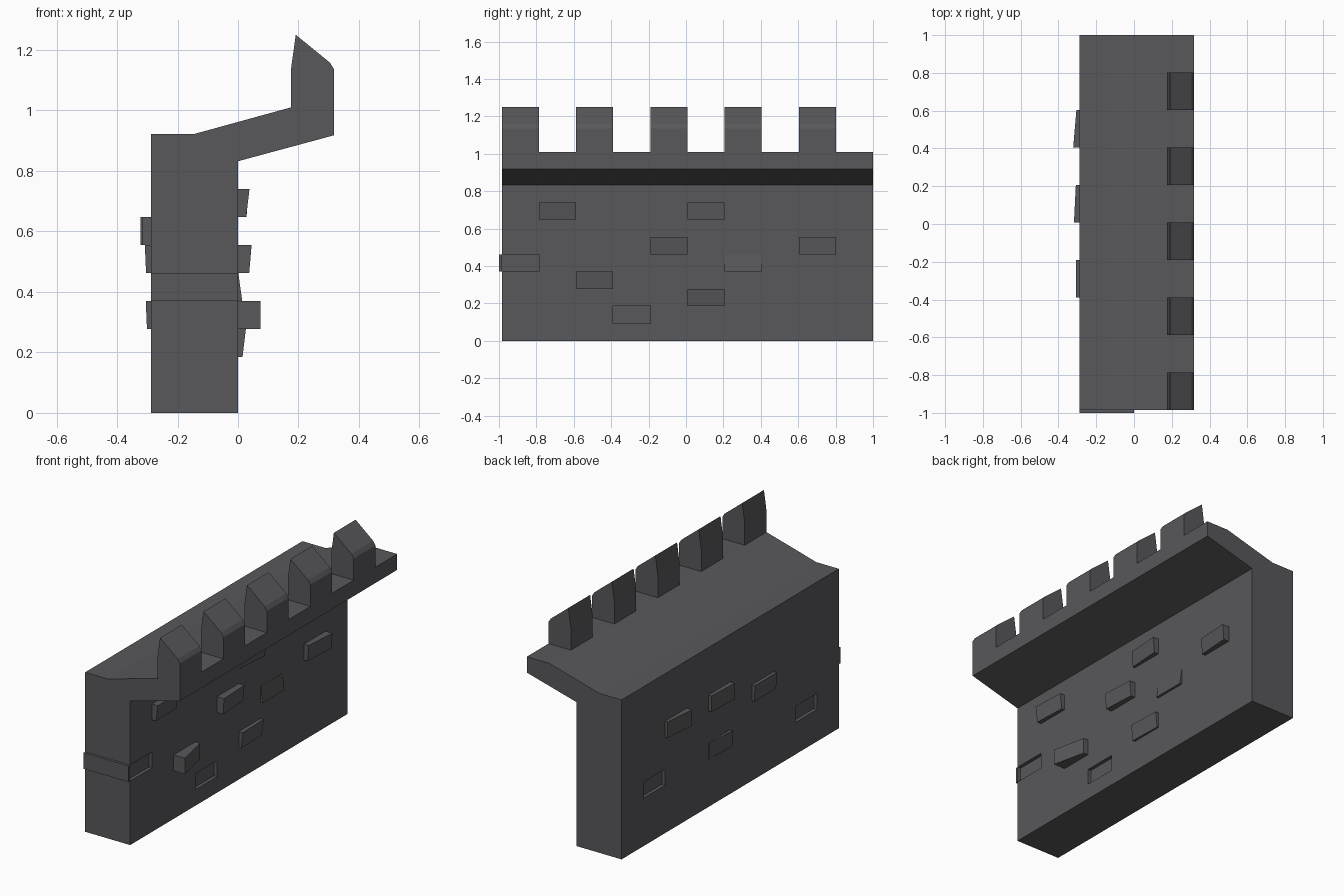
import bpy, bmesh

if "Cube" in bpy.data.objects:
    bpy.data.objects.remove(bpy.data.objects["Cube"])

stone = bpy.data.materials.new("dark grey stone")
stone.diffuse_color = (0.098, 0.096, 0.104, 1)
stone.use_nodes = True
stone.node_tree.nodes["Principled BSDF"].inputs["Base Color"].default_value = stone.diffuse_color

Y0, PITCH, ROW = -0.985, 0.1985, 0.0925   # brick grid on the wall
FRONT, BACK = 0.0, -0.288                 # x of the two wall faces


def add(name, bm):
    bmesh.ops.recalc_face_normals(bm, faces=bm.faces)
    me = bpy.data.meshes.new(name)
    bm.to_mesh(me)
    bm.free()
    me.materials.append(stone)
    ob = bpy.data.objects.new(name, me)
    bpy.context.collection.objects.link(ob)
    return ob


def prism(name, profile, y0, y1):
    """Extrude an xz profile along y."""
    bm = bmesh.new()
    face = bm.faces.new([bm.verts.new((x, y0, z)) for x, z in profile])
    ext = bmesh.ops.extrude_face_region(bm, geom=[face])
    for v in ext["geom"]:
        if isinstance(v, bmesh.types.BMVert):
            v.co.y = y1
    return add(name, bm)


def box(name, x0, x1, y0, y1, z0, z1):
    return prism(name, [(x0, z0), (x1, z0), (x1, z1), (x0, z1)], y0, y1)


def cell(col, row):
    y, z = Y0 + col * PITCH, row * ROW
    return y, y + PITCH, z, z + ROW


def brick(name, face, col, row, near, far, low_drop):
    """Tilted brick: near/far = projection at the two y ends, low_drop = less at the bottom."""
    y0, y1, z0, z1 = cell(col, row)
    s = 1 if face == FRONT else -1
    bm = bmesh.new()
    ring = [(y0, z0, near - low_drop), (y1, z0, far - low_drop), (y1, z1, far), (y0, z1, near)]
    base = [bm.verts.new((face - s * 0.01, y, z)) for y, z, d in ring]
    top = [bm.verts.new((face + s * max(d, 0.0005), y, z)) for y, z, d in ring]
    bm.faces.new(base)
    bm.faces.new(top)
    for i in range(4):
        j = (i + 1) % 4
        bm.faces.new((base[i], base[j], top[j], top[i]))
    return add(name, bm)


# wall with sloping overhang
wall = prism("wall", [(BACK, 0), (FRONT, 0), (FRONT, 0.832), (0.318, 0.918), (0.318, 1.01),
                      (0.175, 1.01), (-0.145, 0.922), (BACK, 0.922)], Y0, 1.0)

# sunken bricks cut into both faces
for face, col, row in [(FRONT, 0, 4), (FRONT, 3, 1), (BACK, 1, 2), (BACK, 8, 3)]:
    y0, y1, z0, z1 = cell(col, row)
    if col == 0:
        y0 -= 0.05
    cutter = box("recess_cutter", face - 0.02, face + 0.02, y0, y1, z0, z1)
    cutter.hide_render = True
    mod = wall.modifiers.new("recess", "BOOLEAN")
    mod.object = cutter
    mod.solver = "EXACT"
    bpy.context.view_layer.objects.active = wall
    bpy.ops.object.modifier_apply(modifier=mod.name)
    bpy.data.objects.remove(cutter)

# merlons along the parapet
for col in range(0, 10, 2):
    y0 = Y0 + col * PITCH
    prism("merlon", [(0.175, 1.005), (0.318, 1.005), (0.318, 1.135), (0.304, 1.158),
                     (0.191, 1.25), (0.175, 1.135)], y0, y0 + PITCH)

# end stone standing out of the wall end
box("end_stone", BACK, FRONT, -1.0, Y0, 4 * ROW, 5 * ROW)

# protruding bricks, front face
for col, row, near, far, drop in [
        (1, 7, 0.038, 0.030, 0.011), (5, 7, 0.022, 0.036, 0.008),
        (4, 5, 0.045, 0.036, 0.008), (8, 5, 0.030, 0.043, 0.008),
        (6, 4, 0.001, 0.001, -0.013), (2, 3, 0.074, 0.030, 0.0),
        (5, 2, 0.026, 0.020, 0.011)]:
    brick("front_brick", FRONT, col, row, near, far, drop)

# protruding bricks, back face
for col, row, near, far, drop in [
        (7, 6, 0.034, 0.017, 0.0), (5, 6, 0.030, 0.020, 0.0),
        (3, 5, 0.020, 0.020, 0.004), (5, 3, 0.017, 0.006, 0.004)]:
    brick("back_brick", BACK, col, row, near, far, drop)
